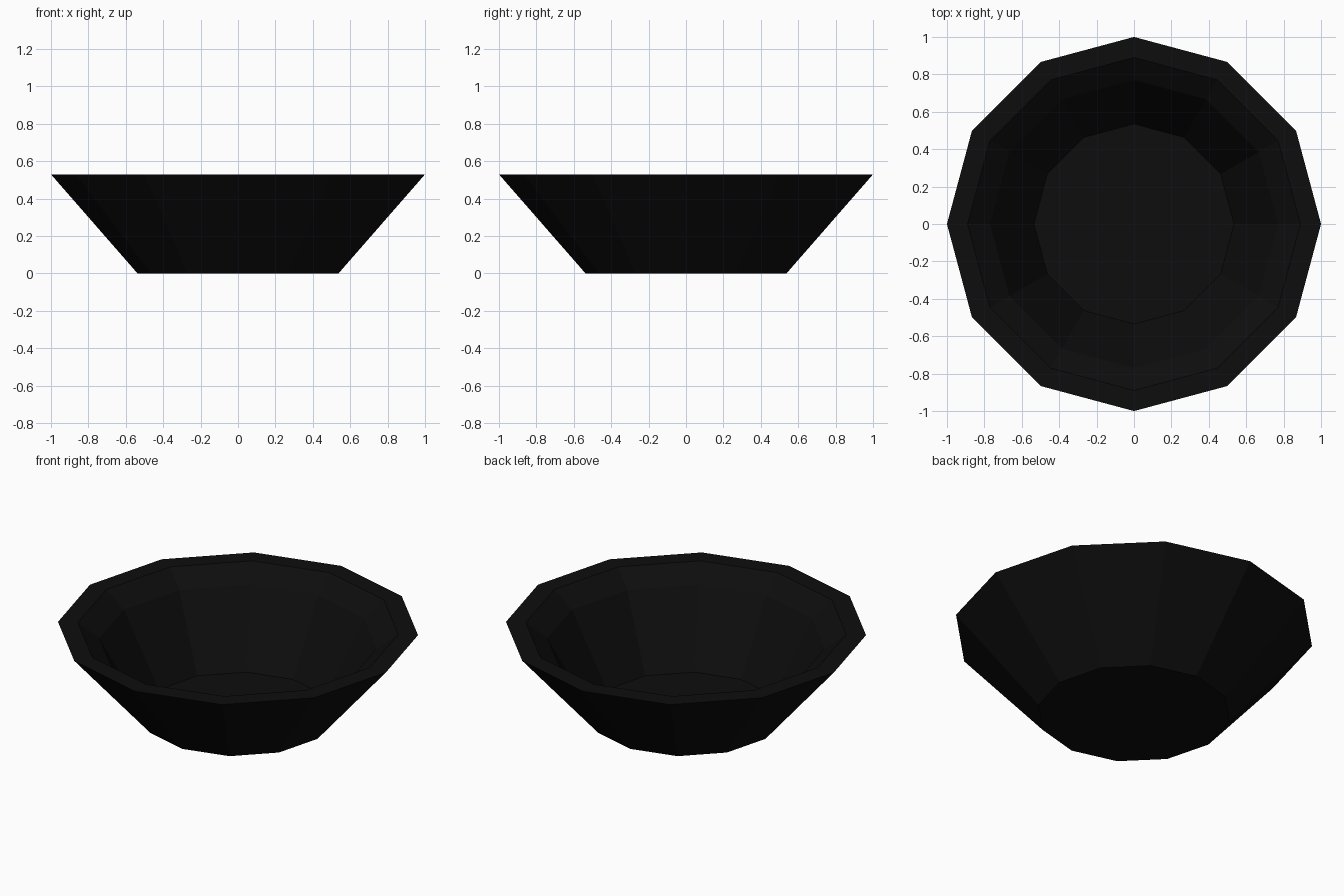
import bpy, bmesh, math

if "Cube" in bpy.data.objects:
    bpy.data.objects.remove(bpy.data.objects["Cube"])

SIDES = 12

# Single near-black colour
black = bpy.data.materials.new("near black")
black.diffuse_color = (0.004, 0.004, 0.004, 1)
black.use_nodes = True
black.node_tree.nodes["Principled BSDF"].inputs["Base Color"].default_value = black.diffuse_color

# Bowl section (radius, height): outer foot, outer lip, inner lip, inner step, inner floor
profile = [(0.537, 0.0), (1.0, 0.53), (0.89, 0.53), (0.77, 0.44), (0.535, 0.015)]

bm = bmesh.new()
rings = []
for r, z in profile:
    rings.append([bm.verts.new((r * math.cos(2 * math.pi * i / SIDES),
                                r * math.sin(2 * math.pi * i / SIDES), z))
                  for i in range(SIDES)])

# Walls and rim
for a, b in zip(rings, rings[1:]):
    for i in range(SIDES):
        j = (i + 1) % SIDES
        bm.faces.new((a[i], a[j], b[j], b[i]))

# Underside and inner floor
bm.faces.new(rings[0][::-1])
bm.faces.new(rings[-1])
bmesh.ops.recalc_face_normals(bm, faces=bm.faces)

mesh = bpy.data.meshes.new("bowl")
bm.to_mesh(mesh)
bm.free()
mesh.materials.append(black)
bowl = bpy.data.objects.new("bowl", mesh)
bpy.context.collection.objects.link(bowl)
